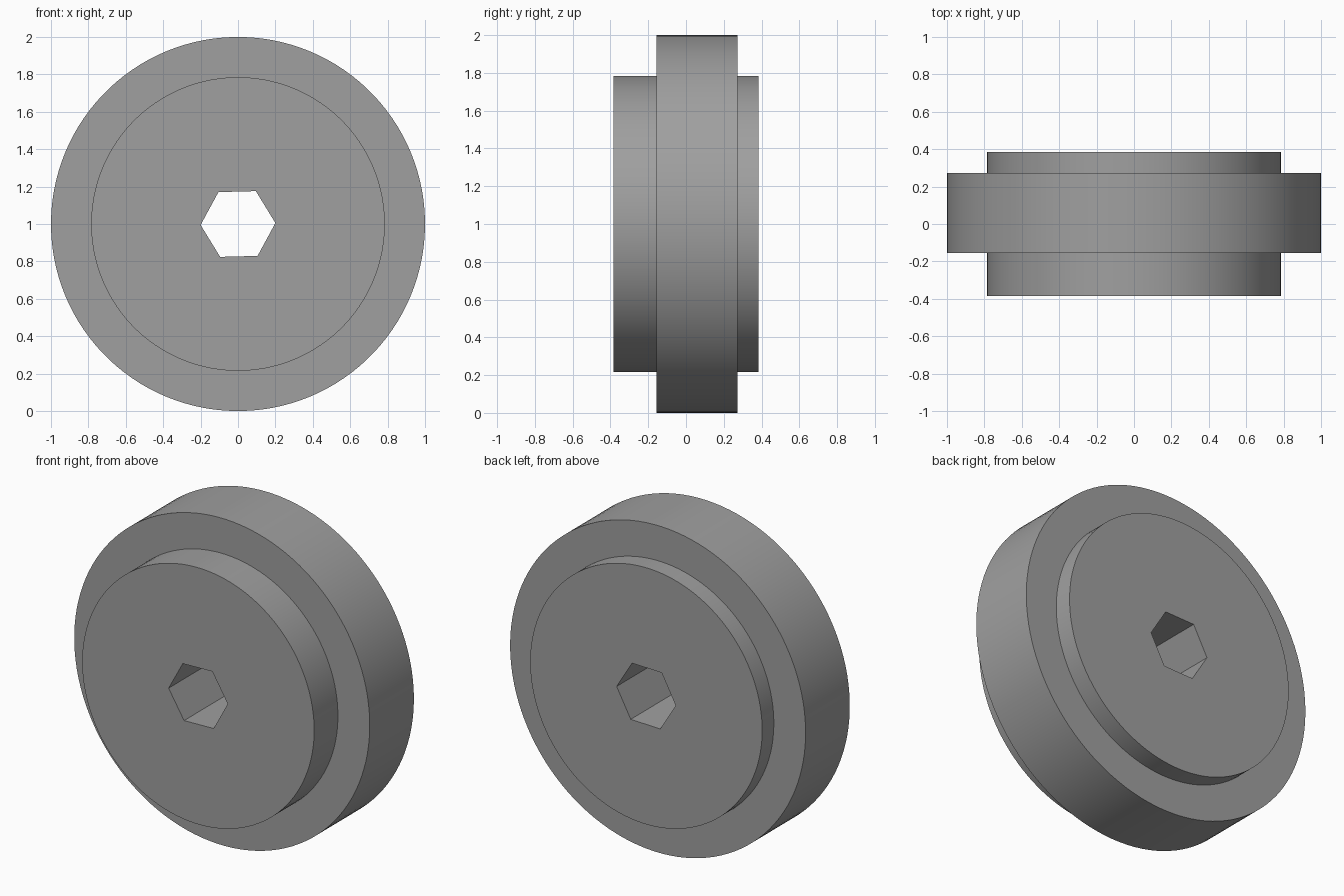
import bpy, bmesh, math

if "Cube" in bpy.data.objects:
    bpy.data.objects.remove(bpy.data.objects["Cube"])

SEGMENTS = 120                 # multiple of six, so hex corners land on the rings
TILT = math.radians(1.5)       # slight turn of the hex bore
HEX_R = 0.2                    # hex corner radius
FRONT, BACK = -0.385, 0.385
RIM_FRONT, RIM_BACK = -0.155, 0.272
HUB_R, RIM_R = 0.785, 1.0


def hex_radius(i):
    a = (2 * math.pi * i / SEGMENTS) % (math.pi / 3)
    return HEX_R * math.cos(math.pi / 6) / math.cos(a - math.pi / 6)


# Closed profile as (radius, y); None stands for the hex bore
profile = [(None, FRONT), (HUB_R, FRONT), (HUB_R, RIM_FRONT), (RIM_R, RIM_FRONT),
           (RIM_R, RIM_BACK), (HUB_R, RIM_BACK), (HUB_R, BACK), (None, BACK)]

# Sweep the profile around the y axis
bm = bmesh.new()
rings = []
for radius, y in profile:
    ring = []
    for i in range(SEGMENTS):
        a = 2 * math.pi * i / SEGMENTS + TILT
        r = hex_radius(i) if radius is None else radius
        ring.append(bm.verts.new((r * math.cos(a), y, 1 + r * math.sin(a))))
    rings.append(ring)
for k, ring in enumerate(rings):
    nxt = rings[(k + 1) % len(rings)]
    for i in range(SEGMENTS):
        j = (i + 1) % SEGMENTS
        bm.faces.new((ring[i], ring[j], nxt[j], nxt[i]))
bmesh.ops.recalc_face_normals(bm, faces=bm.faces)

mesh = bpy.data.meshes.new("stepped_wheel")
bm.to_mesh(mesh)
bm.free()
wheel = bpy.data.objects.new("stepped_wheel", mesh)
bpy.context.collection.objects.link(wheel)

# One plain grey
grey = bpy.data.materials.new("grey")
grey.diffuse_color = (0.35, 0.35, 0.35, 1)
grey.use_nodes = True
grey.node_tree.nodes["Principled BSDF"].inputs["Base Color"].default_value = grey.diffuse_color
mesh.materials.append(grey)

# Smooth round walls, sharp steps
bpy.context.view_layer.objects.active = wheel
wheel.select_set(True)
bpy.ops.object.shade_smooth_by_angle(angle=math.radians(30))
